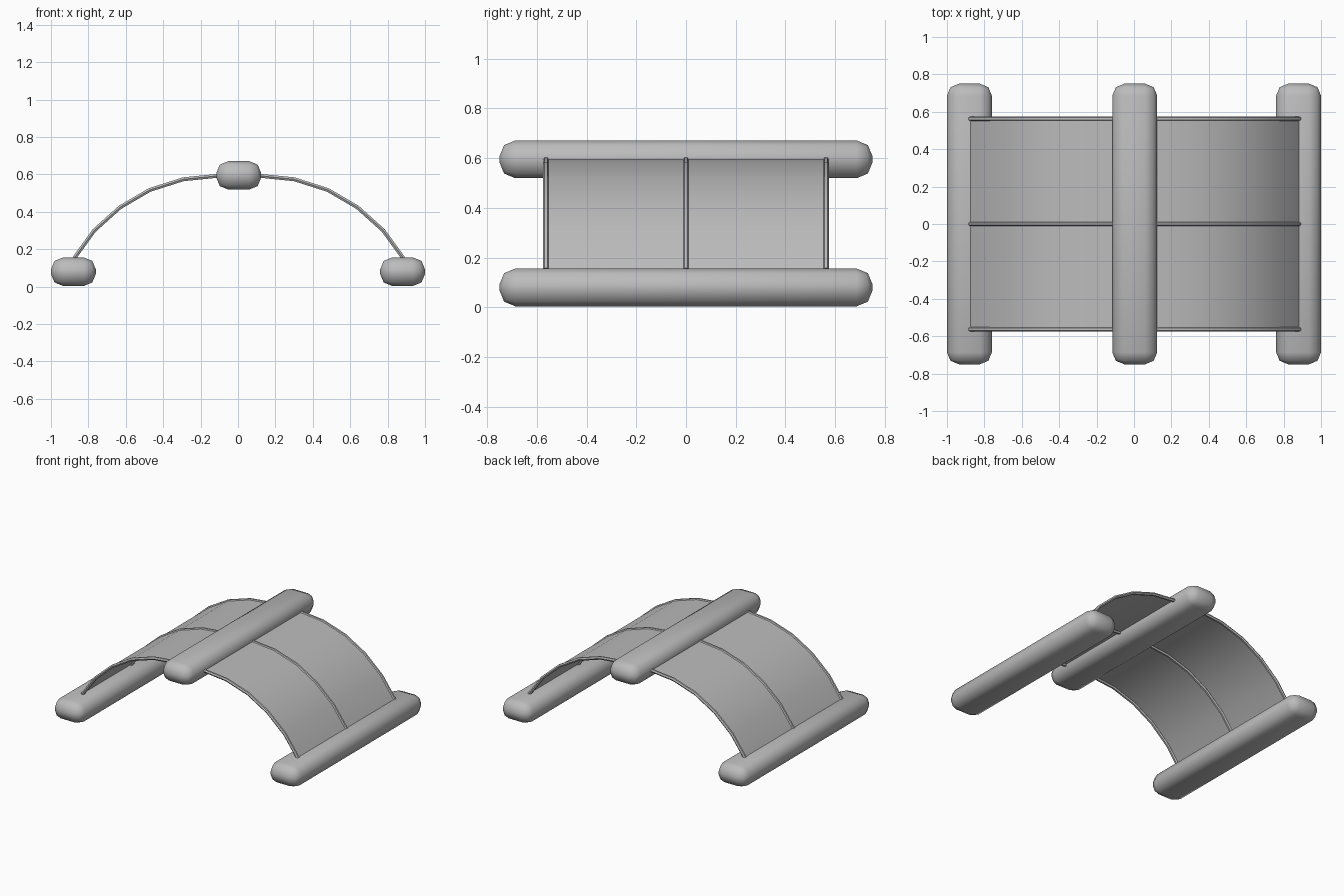
import bpy

cube = bpy.data.objects.get("Cube")
if cube:
    bpy.data.objects.remove(cube, do_unlink=True)

grey = bpy.data.materials.new("plain grey")
grey.use_nodes = True
COLOUR = (0.5, 0.5, 0.5, 1)
grey.diffuse_color = COLOUR
grey.node_tree.nodes["Principled BSDF"].inputs["Base Color"].default_value = COLOUR

CENTRE_X = 0.004
# Right half of the arch, from crown to foot, as (x, z)
HALF = [(0.1, 0.594), (0.297, 0.574), (0.476, 0.517), (0.635, 0.424),
        (0.773, 0.3), (0.88, 0.152)]
ARCH = [(CENTRE_X - x, z) for x, z in reversed(HALF)] + [(CENTRE_X + x, z) for x, z in HALF]


def finish(obj, angle):
    obj.data.materials.clear()
    obj.data.materials.append(grey)
    bpy.ops.object.select_all(action="DESELECT")
    obj.select_set(True)
    bpy.context.view_layer.objects.active = obj
    bpy.ops.object.shade_smooth_by_angle(angle=angle)


def bar(name, x, z):
    """Long padded beam with generously rounded edges."""
    bpy.ops.mesh.primitive_cube_add(size=1, location=(x, 0, z))
    obj = bpy.context.object
    obj.name = name
    obj.scale = (0.24, 1.5, 0.152)
    bpy.ops.object.transform_apply(location=False, rotation=False, scale=True)
    mod = obj.modifiers.new("rounded edges", "BEVEL")
    mod.width = 0.064
    mod.segments = 2
    bpy.ops.object.modifier_apply(modifier=mod.name)
    finish(obj, 1.05)


def rib(name, y):
    """Thin rod that follows the arch."""
    curve = bpy.data.curves.new(name, "CURVE")
    curve.dimensions = "3D"
    curve.bevel_depth = 0.012
    curve.bevel_resolution = 1
    curve.use_fill_caps = True
    line = curve.splines.new("POLY")
    line.points.add(len(ARCH) - 1)
    for point, (x, z) in zip(line.points, ARCH):
        point.co = (x, y, z, 1)
    obj = bpy.data.objects.new(name, curve)
    bpy.context.collection.objects.link(obj)
    bpy.ops.object.select_all(action="DESELECT")
    obj.select_set(True)
    bpy.context.view_layer.objects.active = obj
    bpy.ops.object.convert(target="MESH")
    finish(bpy.context.object, 0.9)


# Two floor beams and the ridge beam
bar("left_beam", 0.88, 0.08)
bar("right_beam", -0.88, 0.08)
bar("ridge_beam", CENTRE_X, 0.595)

# Ribs at the front, middle and back
for name, y in (("front_rib", -0.563), ("middle_rib", 0), ("back_rib", 0.563)):
    rib(name, y)

# Curved cover sheet stretched over the ribs
verts = [(x, y, z + 0.003) for x, z in ARCH for y in (-0.563, 0.563)]
faces = [(2 * i, 2 * i + 2, 2 * i + 3, 2 * i + 1) for i in range(len(ARCH) - 1)]
mesh = bpy.data.meshes.new("cover_sheet")
mesh.from_pydata(verts, [], faces)
sheet = bpy.data.objects.new("cover_sheet", mesh)
bpy.context.collection.objects.link(sheet)
finish(sheet, 0.6)
